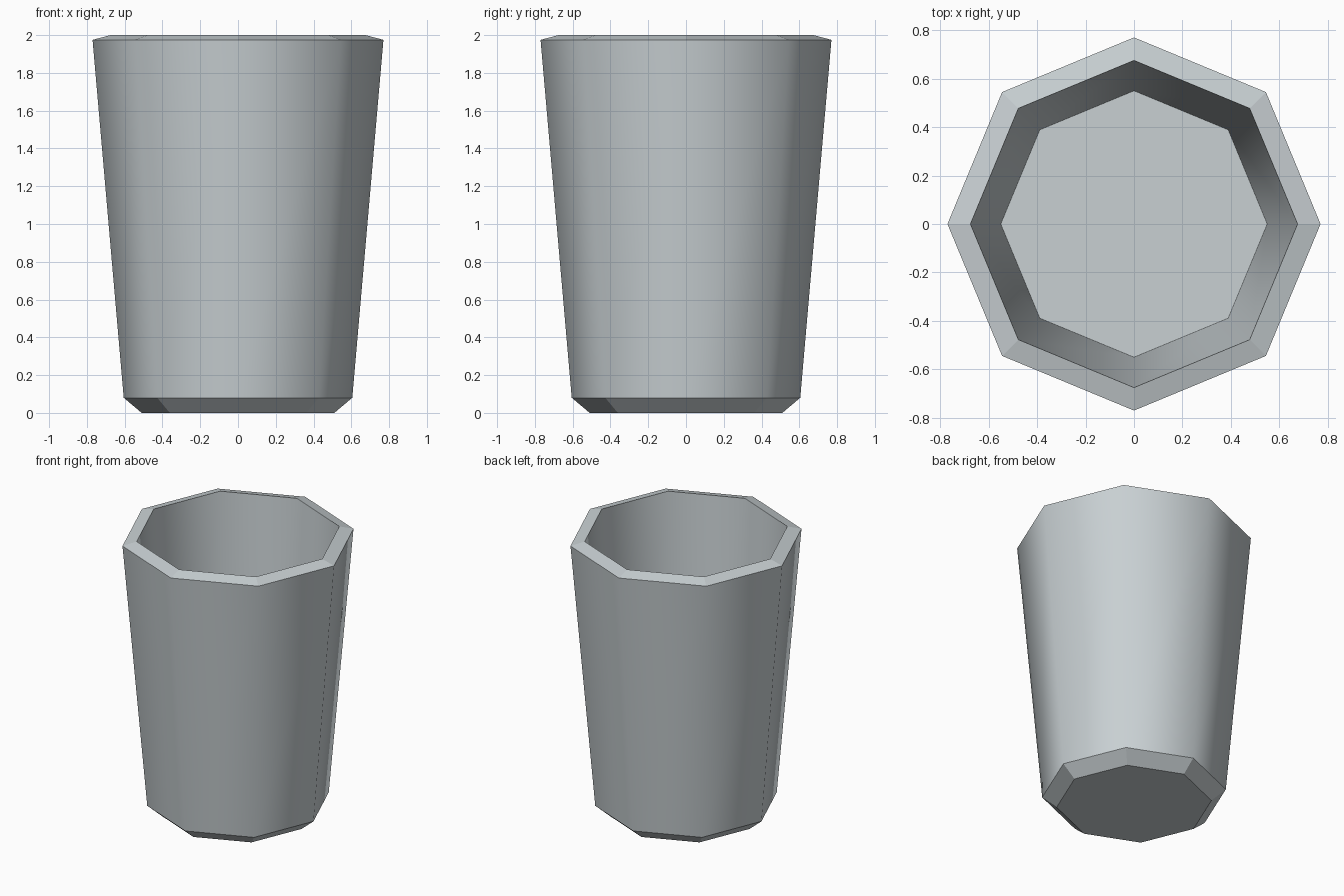
import bpy, bmesh, math

if "Cube" in bpy.data.objects:
    bpy.data.objects.remove(bpy.data.objects["Cube"])

SIDES = 8
# (radius, height, smooth wall above this ring?) from outer base, over the rim, to inner floor
PROFILE = [
    (0.51, 0.00, False),   # base bevel
    (0.605, 0.08, True),   # outer wall
    (0.77, 1.975, False),  # sloped rim
    (0.675, 2.00, True),   # inner wall
    (0.55, 0.10, False),   # inner floor
]

# single grey material
mat = bpy.data.materials.new("pale_grey")
mat.diffuse_color = (0.58, 0.63, 0.65, 1.0)
mat.use_nodes = True
mat.node_tree.nodes["Principled BSDF"].inputs["Base Color"].default_value = mat.diffuse_color

# cup body: octagonal rings joined into bands
bm = bmesh.new()
rings = []
for r, z, _ in PROFILE:
    rings.append([bm.verts.new((r * math.cos(2 * math.pi * i / SIDES),
                                r * math.sin(2 * math.pi * i / SIDES), z))
                  for i in range(SIDES)])
for k in range(len(rings) - 1):
    a, b = rings[k], rings[k + 1]
    for i in range(SIDES):
        j = (i + 1) % SIDES
        f = bm.faces.new((a[i], a[j], b[j], b[i]))
        f.smooth = PROFILE[k][2]

# underside and inner floor
bm.faces.new(list(reversed(rings[0])))
bm.faces.new(rings[-1])

# keep the horizontal ring edges crisp
for e in bm.edges:
    if abs(e.verts[0].co.z - e.verts[1].co.z) < 1e-5:
        e.smooth = False
bmesh.ops.recalc_face_normals(bm, faces=bm.faces[:])

mesh = bpy.data.meshes.new("cup")
bm.to_mesh(mesh)
bm.free()
mesh.materials.append(mat)
cup = bpy.data.objects.new("cup", mesh)
bpy.context.collection.objects.link(cup)
